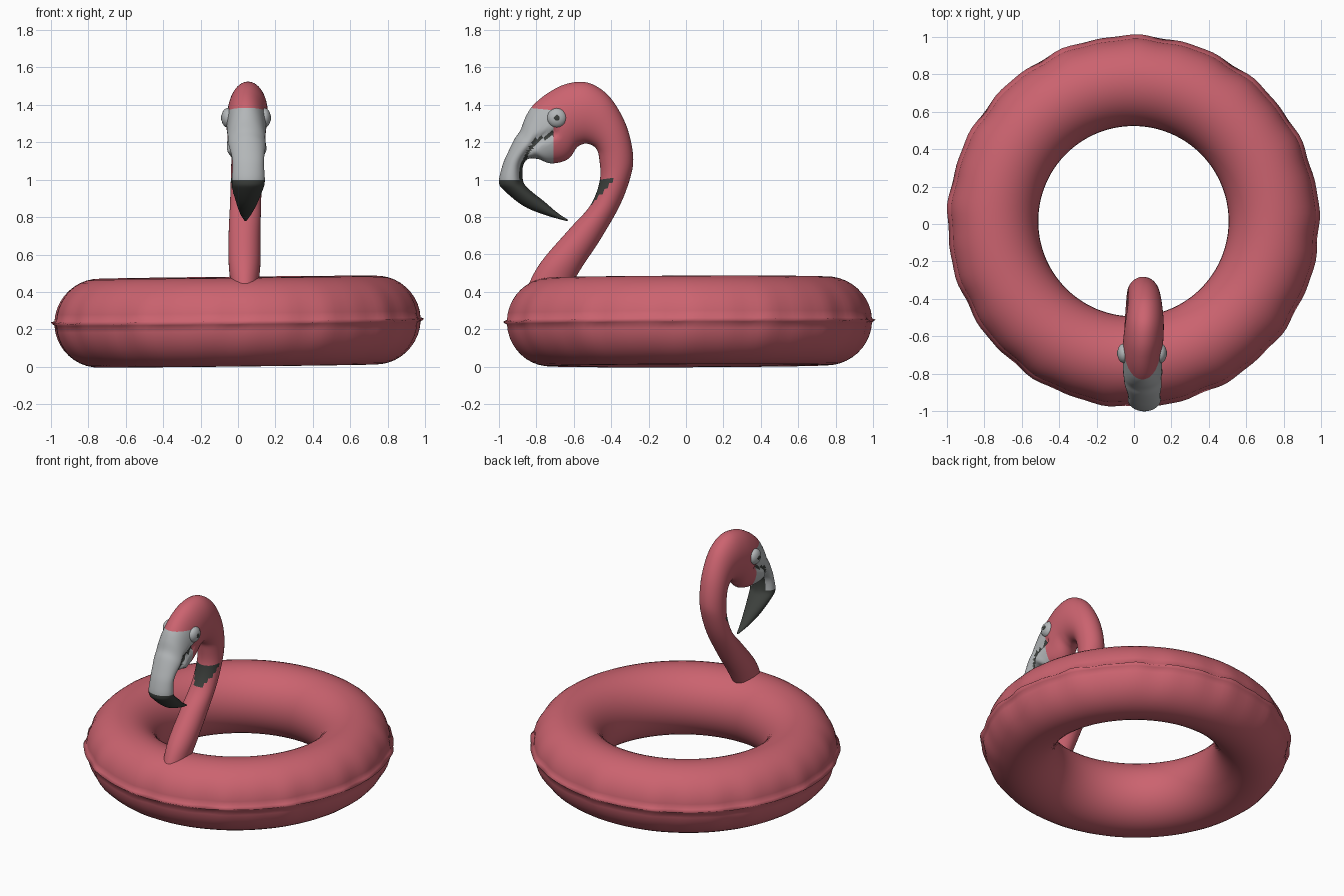
import bpy, bmesh, math
from mathutils import Vector

if "Cube" in bpy.data.objects:
    bpy.data.objects.remove(bpy.data.objects["Cube"])


def material(name, rgb):
    m = bpy.data.materials.new(name)
    m.diffuse_color = (*rgb, 1)
    m.use_nodes = True
    m.node_tree.nodes["Principled BSDF"].inputs["Base Color"].default_value = m.diffuse_color
    return m


PINK = material("coral pink", (0.60, 0.125, 0.16))
GREY = material("pale grey", (0.45, 0.47, 0.48))
DARK = material("charcoal", (0.045, 0.05, 0.045))


def make(name, bm, mats):
    bmesh.ops.recalc_face_normals(bm, faces=bm.faces[:])
    for f in bm.faces:
        f.smooth = True
    me = bpy.data.meshes.new(name)
    bm.to_mesh(me)
    bm.free()
    for m in mats:
        me.materials.append(m)
    ob = bpy.data.objects.new(name, me)
    bpy.context.collection.objects.link(ob)
    return ob


def skin(bm, rings, closed):
    """Bridge equal rings of vertices with quads."""
    n = len(rings[0])
    for i in range(len(rings) if closed else len(rings) - 1):
        a, b = rings[i], rings[(i + 1) % len(rings)]
        for j in range(n):
            k = (j + 1) % n
            bm.faces.new((a[j], a[k], b[k], b[j]))
    if not closed:
        bm.faces.new(rings[0])
        bm.faces.new(rings[-1])


# Inflatable ring with a thin, ruffled welded seam round the outside
bm = bmesh.new()
us = [0, 0.05] + [0.05 + (2 * math.pi - 0.1) * i / 40 for i in range(1, 40)] + [2 * math.pi - 0.05]
rings = []
for i in range(144):
    t = 2 * math.pi * i / 144
    ripple = 0.004 * math.sin(17 * t) + 0.003 * math.sin(29 * t + 1)
    ring = []
    for u in us:
        c, s = math.cos(u), math.sin(u)
        r = 0.741 + 0.233 * c + ripple * max(c, 0) ** 3
        z = 0.25 + 0.237 * s
        if u == 0:
            r += 0.018
            z += ripple
        x, y = r * math.cos(t) - 0.003, r * math.sin(t) + 0.015
        z += 0.011 * x + 0.004 * y - 0.008
        ring.append(bm.verts.new((x, y, z)))
    rings.append(ring)
skin(bm, rings, True)
make("swim_ring", bm, [PINK])

# Neck, head and beak: inner edge (y, z), outer edge (y, z), half width, centre x
SECTIONS = [
    (-.87, .34, -.66, .36, .075, .035),
    (-.85, .42, -.60, .46, .075, .035),
    (-.775, .56, -.545, .55, .085, .035),
    (-.62, .74, -.46, .677, .085, .035),
    (-.51, .865, -.353, .864, .083, .04),
    (-.46, 1.0, -.294, 1.024, .083, .045),
    (-.465, 1.12, -.283, 1.13, .085, .05),
    (-.48, 1.165, -.31, 1.264, .088, .055),
    (-.505, 1.185, -.364, 1.38, .092, .058),
    (-.535, 1.193, -.433, 1.467, .098, .058),
    (-.56, 1.187, -.53, 1.52, .104, .055),
    (-.585, 1.17, -.64, 1.512, .107, .05),
    (-.615, 1.125, -.74, 1.462, .107, .045),
    (-.65, 1.10, -.82, 1.395, .106, .045),
    (-.70, 1.088, -.86, 1.33, .107, .045),
    (-.74, 1.09, -.885, 1.265, .108, .047),
    (-.79, 1.11, -.915, 1.22, .10, .05),
    (-.845, 1.11, -.95, 1.15, .088, .053),
    (-.872, 1.07, -.98, 1.08, .084, .055),
    (-.87, .99, -1.0, .99, .088, .055),
    (-.835, .945, -.975, .945, .08, .052),
    (-.76, .885, -.87, .86, .055, .047),
    (-.69, .825, -.75, .81, .03, .042),
    (-.63, .785, -.635, .778, .006, .04),
]
MOUTH = [(-.70, 1.25), (-.80, 1.21), (-.85, 1.14), (-.882, 1.06), (-.88, .99)]


def mouth_distance(y, z):
    best, p = 9, Vector((y, z))
    for a, b in zip(MOUTH, MOUTH[1:]):
        a, b = Vector(a), Vector(b)
        k = min(1, max(0, (p - a).dot(b - a) / (b - a).length_squared))
        best = min(best, (p - a.lerp(b, k)).length)
    return best


def smooth_sections(rows, steps):
    out = []
    for i in range(len(rows) - 1):
        p = [rows[max(0, min(len(rows) - 1, i + d))] for d in (-1, 0, 1, 2)]
        for s in range(steps):
            t = s / steps
            out.append([0.5 * (2 * b + (c - a) * t + (2 * a - 5 * b + 4 * c - d) * t * t
                               + (3 * b - a - 3 * c + d) * t ** 3) for a, b, c, d in zip(*p)])
    return out + [list(rows[-1])]


bm = bmesh.new()
rings = []
for y0, z0, y1, z1, w, cx in smooth_sections(SECTIONS, 5):
    ring = []
    for j in range(56):
        a = 2 * math.pi * j / 56
        k = 0.5 + 0.5 * math.cos(a)
        y, z = y0 + (y1 - y0) * k, z0 + (z1 - z0) * k
        # pinch a groove along the mouth
        groove = 1 - 0.22 * math.exp(-(mouth_distance(y, z) / 0.018) ** 2)
        ring.append(bm.verts.new((cx + w * math.sin(a) * groove, y, z)))
    rings.append(ring)
skin(bm, rings, False)
# Clean cuts where the colours change
for co, no in (((0, 0, 1.30), (0, 0.1, 1)), ((0, 0, 0.998), (0, 0, 1)), ((0, -.708, 0), (0, 1, 0))):
    near = [f for f in bm.faces if f.calc_center_median().y < -.6 and f.calc_center_median().z > .9]
    geom = near + list({e for f in near for e in f.edges}) + list({v for f in near for v in f.verts})
    bmesh.ops.bisect_plane(bm, geom=geom, plane_co=co, plane_no=no)
for f in bm.faces:
    c = f.calc_center_median()
    if c.y < -.6 and c.z > .76 and c.z < .998 and c.y + 0.8 * (c.z - .78) < -.60 + 1.6 * (c.z - .76):
        f.material_index = 2 if c.z > .775 else 0
    if c.y < -.708 and .998 < c.z < 1.30 - 0.1 * c.y and c.z + 0.1 * c.y < 1.30:
        f.material_index = 2 if mouth_distance(c.y, c.z) < 0.009 else 1
# The beak tip lies at the end of the loft: colour it by its distance from the neck line
for f in bm.faces:
    c = f.calc_center_median()
    if c.z < .998:
        neck_edge = -.62 + (c.z - .74) * 0.9
        f.material_index = 2 if c.z > .77 and c.y < neck_edge - 0.0 else 0
make("neck_head_and_beak", bm, [PINK, GREY, DARK])


# Eyes: bulging discs with a small pupil
def ellipsoid(name, loc, size, mat):
    bm = bmesh.new()
    bmesh.ops.create_uvsphere(bm, u_segments=32, v_segments=16, radius=1)
    for v in bm.verts:
        v.co = Vector(a * b for a, b in zip(v.co, size)) + Vector(loc)
    make(name, bm, [mat])


for side, label in ((-1, "left"), (1, "right")):
    ellipsoid(label + "_eye", (0.043 + side * 0.098, -.69, 1.33), (.034, .052, .052), GREY)
    ellipsoid(label + "_pupil", (0.043 + side * 0.130, -.69, 1.33), (.004, .015, .015), DARK)
